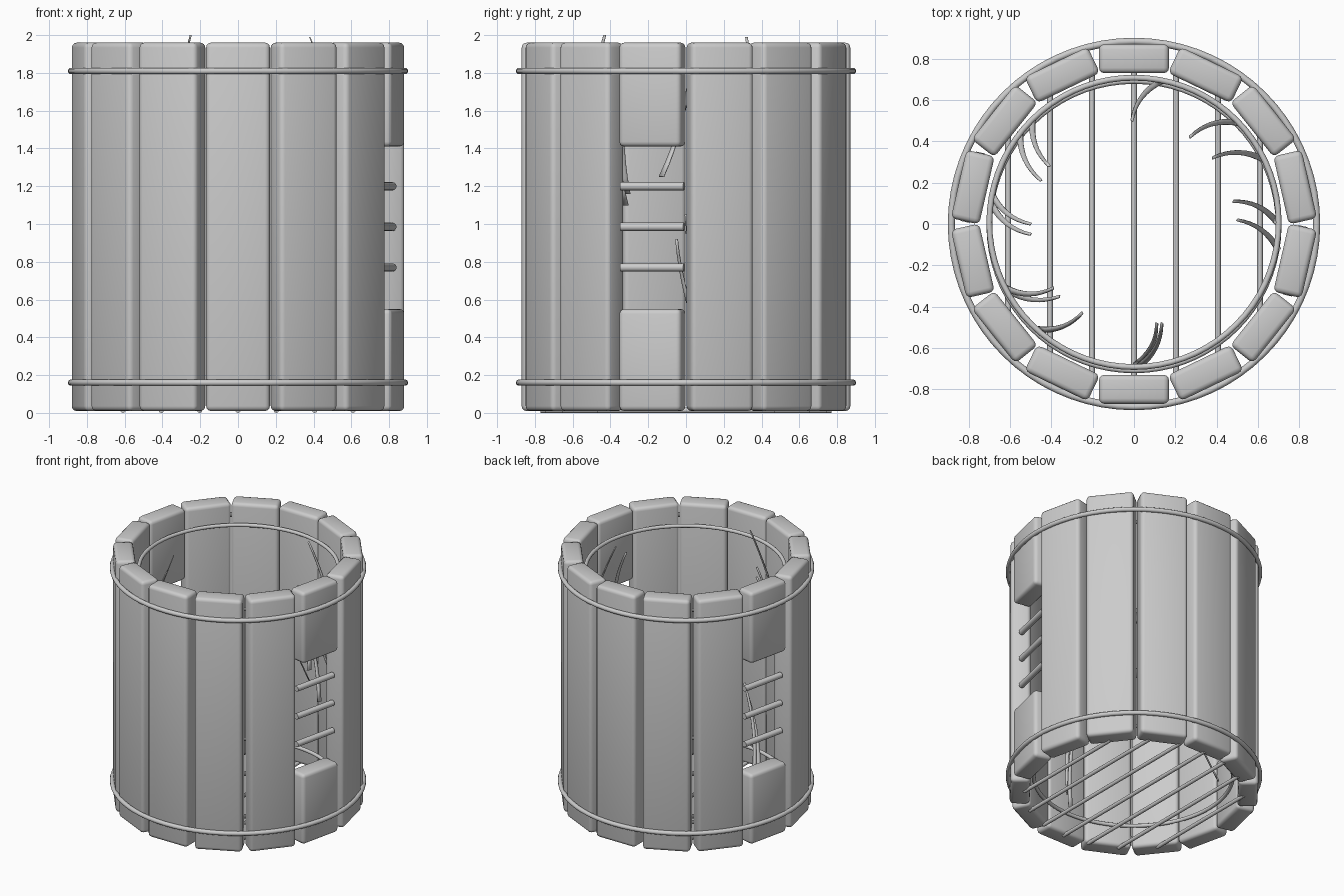
import bpy, bmesh, math
from mathutils import Vector, Matrix

if "Cube" in bpy.data.objects:
    bpy.data.objects.remove(bpy.data.objects["Cube"])

N = 14
STEP = 2 * math.pi / N


def add_object(name, bm, angle=40):
    mesh = bpy.data.meshes.new(name)
    bmesh.ops.recalc_face_normals(bm, faces=bm.faces)
    bm.to_mesh(mesh)
    bm.free()
    ob = bpy.data.objects.new(name, mesh)
    bpy.context.collection.objects.link(ob)
    bpy.ops.object.select_all(action='DESELECT')
    ob.select_set(True)
    bpy.context.view_layer.objects.active = ob
    bpy.ops.object.shade_smooth_by_angle(angle=math.radians(angle))
    return ob


def stave(name, a, z0, z1):
    """Rounded plank standing on the circle, flat side facing outwards."""
    bm = bmesh.new()
    bmesh.ops.create_cube(bm, size=1)
    bmesh.ops.scale(bm, vec=(0.14, 0.338, z1 - z0), verts=bm.verts)
    bmesh.ops.bevel(bm, geom=bm.edges[:], offset=0.026, segments=3,
                    profile=0.5, affect='EDGES')
    m = Matrix.Rotation(a, 4, 'Z') @ Matrix.Translation((0.80, 0, (z0 + z1) / 2))
    bmesh.ops.transform(bm, matrix=m, verts=bm.verts)
    add_object(name, bm, 60)


def rod(name, p, q, r, sides=12):
    p, q = Vector(p), Vector(q)
    bm = bmesh.new()
    bmesh.ops.create_cone(bm, cap_ends=True, segments=sides, radius1=r, radius2=r,
                          depth=(q - p).length)
    rot = (q - p).to_track_quat('Z', 'Y').to_matrix().to_4x4()
    bmesh.ops.transform(bm, matrix=Matrix.Translation((p + q) / 2) @ rot, verts=bm.verts)
    add_object(name, bm)


def ring(name, radius, tube, z, y=0):
    bpy.ops.mesh.primitive_torus_add(major_radius=radius, minor_radius=tube,
                                     major_segments=72, minor_segments=10,
                                     location=(0, y, z))
    bpy.context.object.name = name
    bpy.ops.object.shade_smooth()


def straw(name, base, tip, z0, z1):
    """Thin tapering blade, bowed sideways, growing from the wall."""
    b, t = Vector((*base, z0)), Vector((*tip, z1))
    d = t - b
    side = Vector((d.y, -d.x, 0))
    mid = (b + t) / 2 + side * 0.25
    side.normalize()
    bm = bmesh.new()
    rows = []
    for i in range(9):
        u = i / 8
        p = b * (1 - u) ** 2 + mid * 2 * u * (1 - u) + t * u * u
        w = side * (0.016 - 0.009 * u)
        rows.append((bm.verts.new(p - w), bm.verts.new(p + w)))
    for (a0, a1), (b0, b1) in zip(rows, rows[1:]):
        bm.faces.new((a0, a1, b1, b0))
    ob = add_object(name, bm)
    sol = ob.modifiers.new("thickness", 'SOLIDIFY')
    sol.thickness = 0.006
    sol.offset = 0


# Wall of staves; two opposite ones are split by barred windows
for i in range(N):
    a = math.pi / 2 + i * STEP
    if i in (3, 10):
        stave(f"window_stave_lower_{i}", a, 0.01, 0.55)
        stave(f"window_stave_upper_{i}", a, 1.41, 1.96)
        c = Vector((math.cos(a), math.sin(a), 0)) * 0.80
        t = Vector((-math.sin(a), math.cos(a), 0)) * 0.172
        for k, z in enumerate((0.77, 0.985, 1.20)):
            up = Vector((0, 0, z))
            rod(f"window_bar_{i}_{k}", c - t + up, c + t + up, 0.022)
    else:
        stave(f"stave_{i}", a, 0.01, 1.96)

# Hoops outside and inside the wall
ring("outer_hoop_lower", 0.884, 0.017, 0.16)
ring("outer_hoop_upper", 0.884, 0.017, 1.81)
ring("inner_hoop_lower", 0.70, 0.014, 0.16, -0.008)
ring("inner_hoop_upper", 0.70, 0.014, 1.81, 0.008)

# Floor grating
for i in range(-3, 4):
    x = i * 0.203
    h = math.sqrt(0.77 ** 2 - x * x)
    rod(f"floor_bar_{i + 3}", (x, -h, 0.014), (x, h, 0.014), 0.014)

# Loose straw: base xy, tip xy, base z, tip z
STRAWS = [
    ((0.13, 0.69), (-0.01, 0.50), 0.70, 1.30),
    ((0.50, 0.49), (0.27, 0.42), 0.80, 1.40),
    ((0.63, 0.31), (0.38, 0.32), 1.35, 1.99),
    ((0.69, 0.01), (0.48, 0.11), 0.95, 1.55),
    ((0.70, -0.13), (0.50, 0.02), 1.25, 1.80),
    ((0.02, -0.69), (0.135, -0.48), 0.30, 0.95),
    ((0.01, -0.68), (0.11, -0.48), 0.20, 0.80),
    ((-0.46, -0.51), (-0.25, -0.43), 1.35, 2.00),
    ((-0.61, -0.32), (-0.36, -0.35), 1.10, 1.70),
    ((-0.62, -0.31), (-0.39, -0.31), 1.16, 1.80),
    ((-0.69, 0.10), (-0.50, -0.05), 0.33, 0.92),
    ((-0.69, 0.15), (-0.50, 0.00), 0.45, 1.05),
    ((-0.55, 0.45), (-0.45, 0.21), 0.60, 1.20),
    ((-0.49, 0.51), (-0.41, 0.28), 0.70, 1.35),
]
for i, s in enumerate(STRAWS):
    straw(f"straw_{i}", *s)
